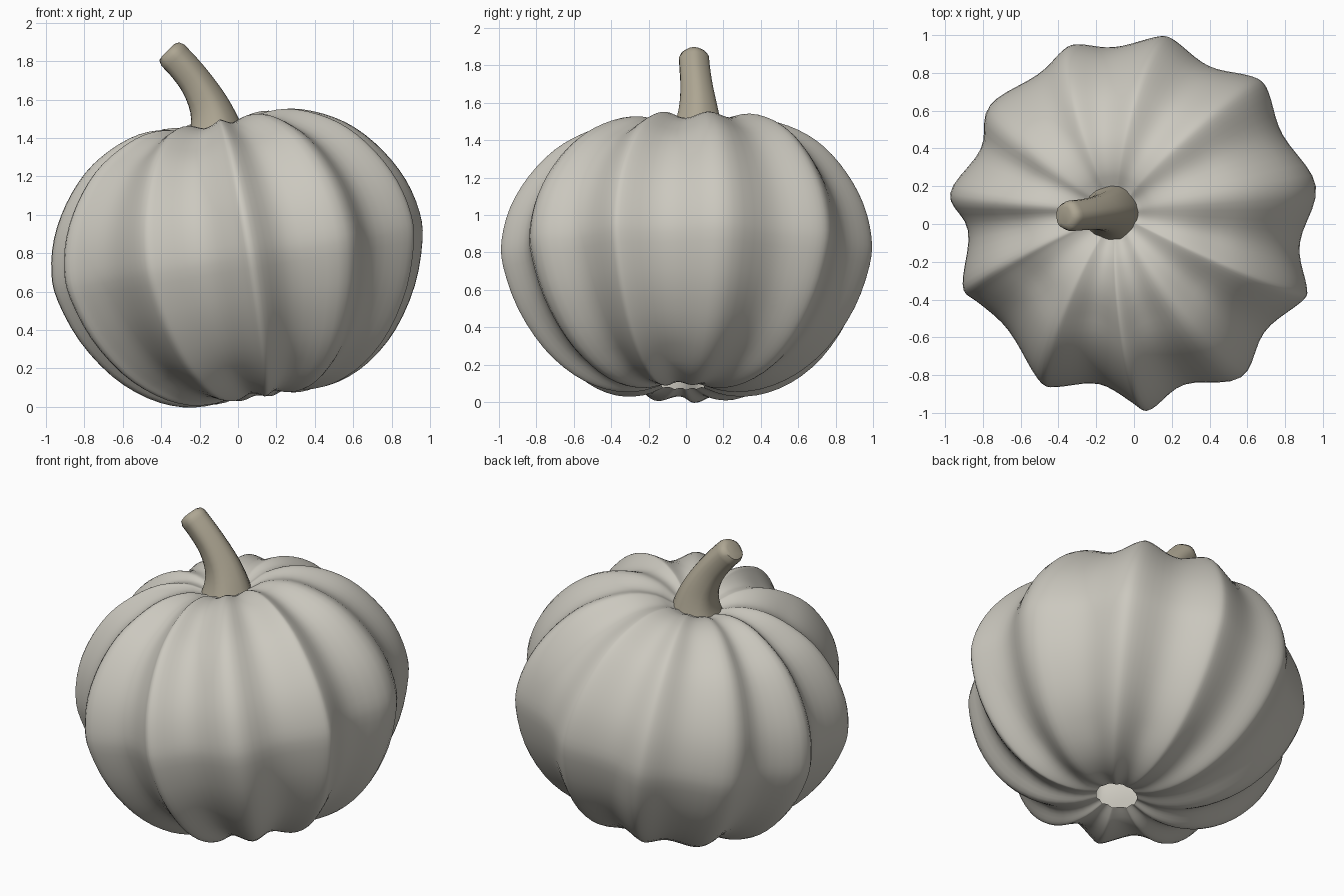
import bpy, bmesh, math
from mathutils import Vector, Matrix

if "Cube" in bpy.data.objects:
    bpy.data.objects.remove(bpy.data.objects["Cube"])


def spline(pts, steps, closed=False):
    """Catmull-Rom curve through the points."""
    pts = [Vector(p) for p in pts]
    n = len(pts)
    get = (lambda i: pts[i % n]) if closed else (lambda i: pts[max(0, min(n - 1, i))])
    out = []
    for i in range(n if closed else n - 1):
        a, b, c, d = (get(i + k) for k in (-1, 0, 1, 2))
        for s in range(steps):
            t = s / steps
            out.append(0.5 * (2 * b + (c - a) * t + (2 * a - 5 * b + 4 * c - d) * t * t
                              + (3 * b - a - 3 * c + d) * t ** 3))
    return out if closed else out + [pts[-1]]


def skin(name, rings, color):
    """Bridge a stack of closed rings into one smooth object, capped at the end."""
    bm = bmesh.new()
    rows = [[bm.verts.new(p) for p in ring] for ring in rings]
    n = len(rows[0])
    for lo, hi in zip(rows, rows[1:]):
        for j in range(n):
            k = (j + 1) % n
            bm.faces.new((lo[j], lo[k], hi[k], hi[j]))
    bm.faces.new(rows[-1])
    mesh = bpy.data.meshes.new(name)
    bm.to_mesh(mesh)
    bm.free()
    obj = bpy.data.objects.new(name, mesh)
    bpy.context.collection.objects.link(obj)
    mat = bpy.data.materials.new(name + "_colour")
    mat.diffuse_color = color
    mat.use_nodes = True
    mat.node_tree.nodes["Principled BSDF"].inputs["Base Color"].default_value = mat.diffuse_color
    mesh.materials.append(mat)
    bpy.ops.object.select_all(action='DESELECT')
    obj.select_set(True)
    bpy.context.view_layer.objects.active = obj
    bpy.ops.object.shade_smooth_by_angle(angle=math.radians(50))
    return obj


# Ribbed body: uneven eleven-lobed outline swept along a meridian, open at the bottom
outline = spline([
    (.985, .20), (.79, .47), (.72, .70), (.64, .78), (.40, .83), (.22, .97), (.13, .99),
    (-.10, .93), (-.29, .95), (-.37, .92), (-.50, .79), (-.77, .63), (-.80, .40),
    (-.985, .16), (-.87, -.03), (-.91, -.33), (-.83, -.41), (-.66, -.56), (-.50, -.83),
    (-.40, -.86), (-.18, -.84), (.01, -.95), (.09, -.985), (.27, -.84), (.58, -.82),
    (.69, -.57), (.90, -.41), (.925, -.33), (.88, -.10)], 5, closed=True)
for _ in range(2):                               # soften the ridge tips
    n = len(outline)
    outline = [(outline[i - 1] + 2 * outline[i] + outline[(i + 1) % n]) / 4 for i in range(n)]
profile = spline([
    (.12, -.70), (.25, -.735), (.42, -.725), (.60, -.65), (.77, -.505), (.91, -.295),
    (.99, -.07), (1.0, .08), (.955, .26), (.86, .43), (.73, .575), (.58, .67),
    (.41, .725), (.25, .72), (.13, .67), (.03, .64)], 3)
tilt = Matrix.Translation((0, 0, .775)) @ Matrix.Rotation(math.radians(-9.5), 4, 'Y')

rings = []
for f, h in profile:
    fade = min(1, f / .6)                        # grooves die out at the poles
    lean = (.02 + .06 * h) * (1 - f)
    ring = []
    for x, y in outline:
        r = math.hypot(x, y)
        groove = 1 - r
        s = f * (1 - groove * fade) / r
        ring.append(tilt @ Vector((x * s, y * s + lean, h * (1 - .65 * groove * fade))))
    rings.append(ring)
skin("pumpkin_body", rings, (.60, .58, .52, 1))

# Bent stem: flared base, narrow neck, blunt slanted tip (x, y, z, radius)
path = spline([
    (-.115, .06, 1.38, .16), (-.125, .065, 1.47, .130), (-.155, .065, 1.57, .104),
    (-.215, .057, 1.68, .087), (-.285, .048, 1.77, .082), (-.342, .043, 1.83, .081)], 3)
path += [Vector((-.360, .042, 1.85, .070)), Vector((-.366, .042, 1.856, .045))]
rings = []
for i, p in enumerate(path):
    a, b = path[max(0, i - 1)].xyz, path[min(len(path) - 1, i + 1)].xyz
    d = (b - a).normalized()
    u = Vector((0, 1, 0)).cross(d).normalized()
    v = d.cross(u)
    ring = []
    for k in range(20):
        t = math.tau * k / 20
        r = p.w * (1 + .03 * math.cos(5 * t))
        ring.append(p.xyz + r * (math.cos(t) * u + math.sin(t) * v))
    rings.append(ring)
skin("stem", rings, (.42, .38, .29, 1))
